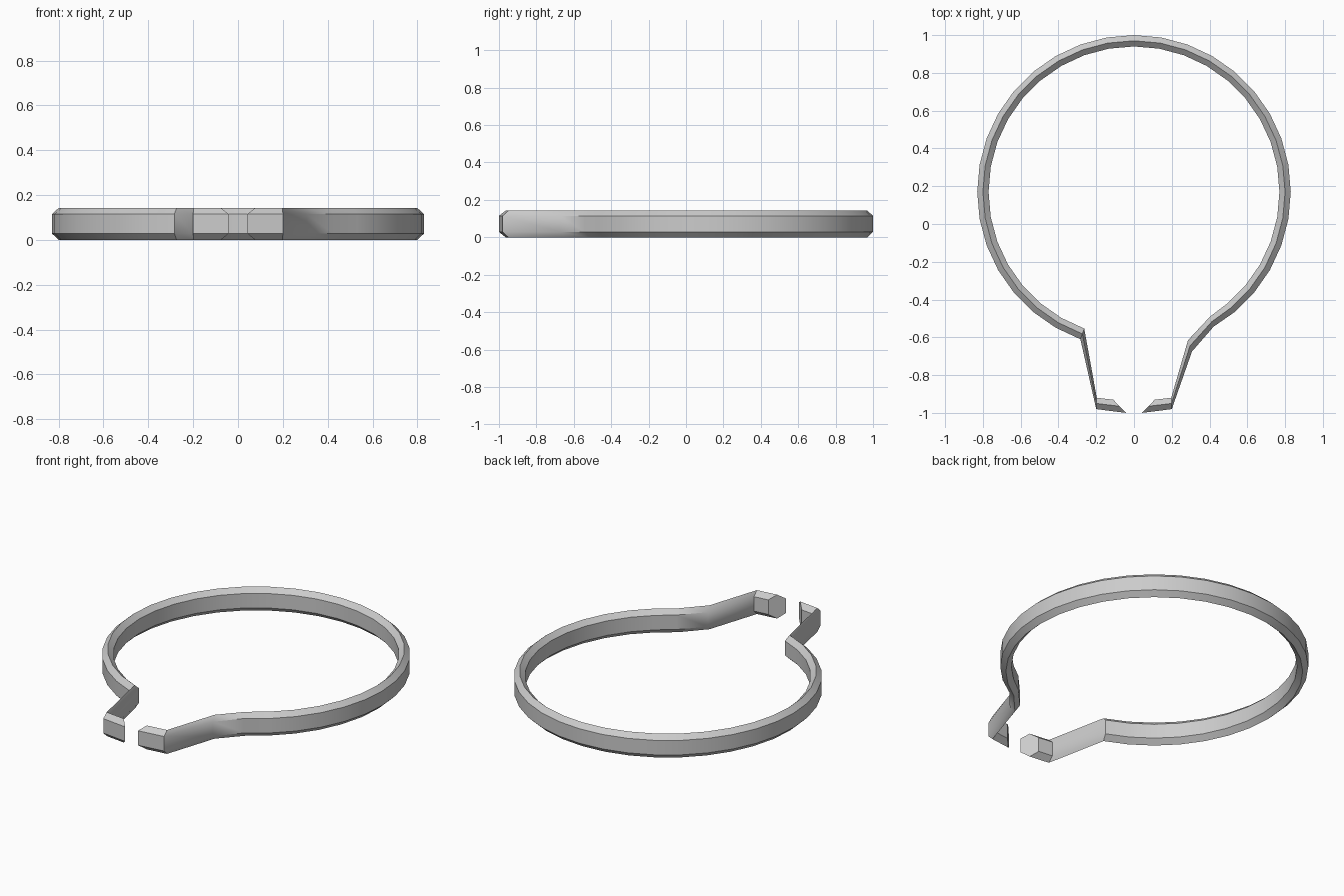
import bpy, bmesh, math

if "Cube" in bpy.data.objects:
    bpy.data.objects.remove(bpy.data.objects["Cube"])

CENTRE_Y = 0.17
R_OUT, R_IN = 0.83, 0.77
Z_TOP, Z_HI, Z_LO = 0.142, 0.115, 0.029


def ring_station(deg):
    """Outer and inner plan points of the round band, angle from +y towards +x."""
    s, c = math.sin(math.radians(deg)), math.cos(math.radians(deg))
    return [(r * s, CENTRE_Y + r * c) for r in (R_OUT, R_IN)]


def mirrored(station):
    return [(-x, y) for x, y in station]


# Turned-in foot at the open end: (outer, inner) plan points
tip = [(0.042, -1.0), (0.11, -0.93)]
corner = [(0.2, -0.98), (0.197, -0.92)]

# Path: left foot, left arm, round band in 10 degree steps, right neck, right foot
stations = [mirrored(tip), mirrored(corner)]
stations += [ring_station(d) for d in range(-160, 141, 10)]
stations += [[(0.422, -0.543), (0.403, -0.49)],
             [(0.307, -0.675), (0.286, -0.615)],
             corner, tip]

# Sweep a six-sided section along the path
bm = bmesh.new()
loops = []
for (ox, oy), (ix, iy) in stations:
    mx, my = (ox + ix) / 2, (oy + iy) / 2
    section = [(ox, oy, Z_LO), (ox, oy, Z_HI), (mx, my, Z_TOP),
               (ix, iy, Z_HI), (ix, iy, Z_LO), (mx, my, 0)]
    loops.append([bm.verts.new(p) for p in section])
for a, b in zip(loops, loops[1:]):
    for i in range(6):
        j = (i + 1) % 6
        bm.faces.new((a[i], a[j], b[j], b[i]))
bm.faces.new(loops[0])
bm.faces.new(loops[-1][::-1])
bmesh.ops.recalc_face_normals(bm, faces=bm.faces)

mesh = bpy.data.meshes.new("open_clamp_ring")
bm.to_mesh(mesh)
bm.free()
ring = bpy.data.objects.new("open_clamp_ring", mesh)
bpy.context.collection.objects.link(ring)

# Smooth around the band, crisp along the bevels
bpy.context.view_layer.objects.active = ring
ring.select_set(True)
bpy.ops.object.shade_smooth_by_angle(angle=math.radians(30))
